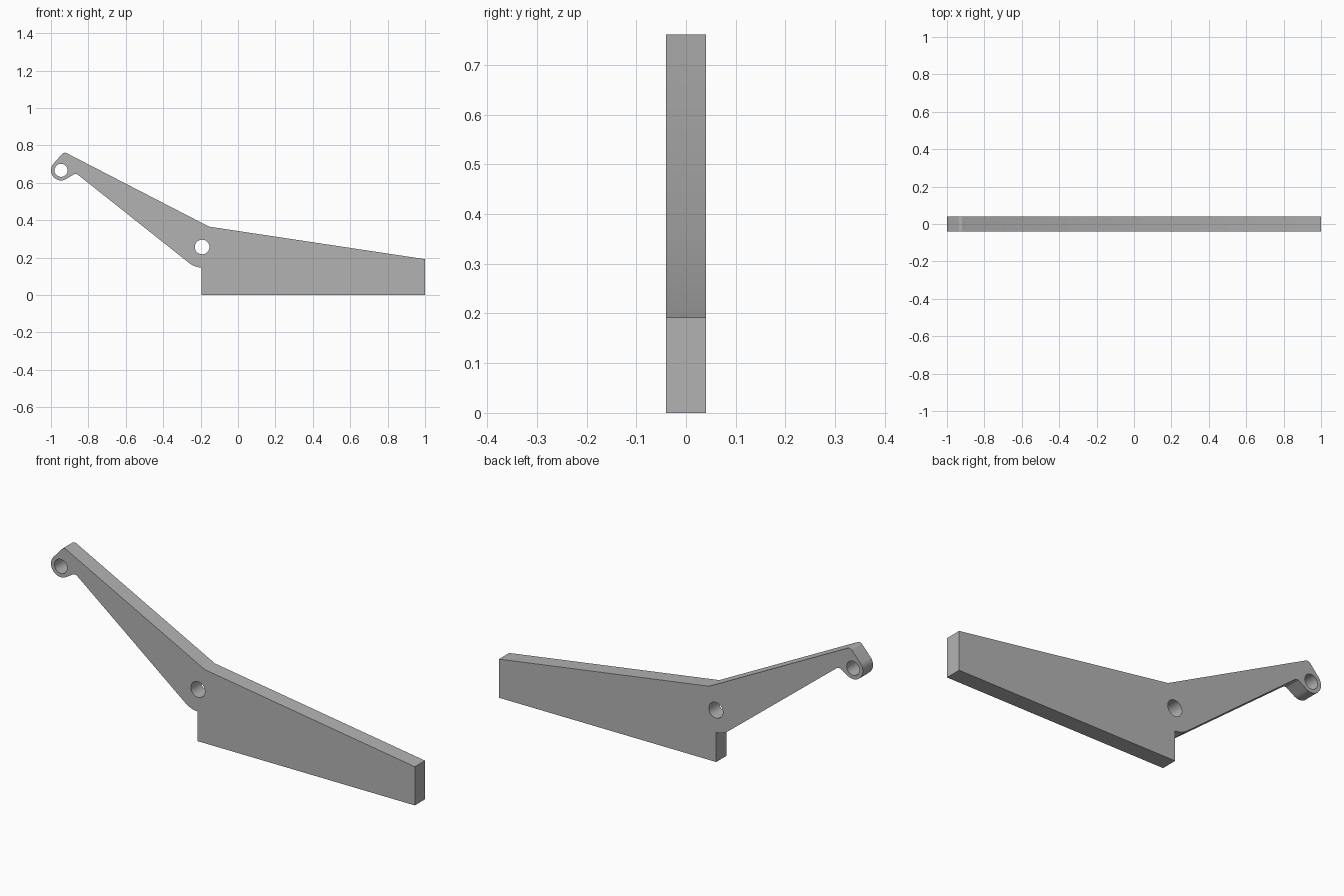
import bpy, math
from mathutils import Vector

if "Cube" in bpy.data.objects:
    bpy.data.objects.remove(bpy.data.objects["Cube"])

HALF_THICKNESS = 0.04


def arc(cx, cz, r, a0, a1, n):
    """Points along an arc, angles in degrees."""
    angles = [math.radians(a0 + (a1 - a0) * i / n) for i in range(n + 1)]
    return [(cx + r * math.cos(a), cz + r * math.sin(a)) for a in angles]


def fillet(prev, corner, nxt, r, n=8):
    """Round a corner with an arc tangent to both of its edges."""
    c = Vector(corner)
    u, v = (Vector(prev) - c).normalized(), (Vector(nxt) - c).normalized()
    half = math.acos(u.dot(v)) / 2
    centre = c + (u + v).normalized() * (r / math.sin(half))
    start = c + u * (r / math.tan(half)) - centre
    end = c + v * (r / math.tan(half)) - centre
    a0 = math.degrees(math.atan2(start.y, start.x))
    a1 = math.degrees(math.atan2(end.y, end.x))
    sweep = (a1 - a0 + 180) % 360 - 180
    return arc(centre.x, centre.y, r, a0, a0 + sweep, n)


PIVOT = (-0.192, 0.257)
EYE = (-0.946, 0.667)
BEND = (-0.155, 0.366)

# Rounded ends: the eye at the arm tip and the heel below the pivot
eye_end = arc(*EYE, 0.054, 137, 300, 24)
heel = arc(*PIVOT, 0.11, 231.5, 269, 10)
tip = fillet(BEND, (-0.93, 0.766), eye_end[0], 0.02)
notch = fillet(eye_end[-1], (-0.867, 0.652), heel[0], 0.02)

outline = ([(-0.194, 0), (1, 0), (1, 0.192), BEND]
           + tip + eye_end + notch + heel)
eye_hole = arc(*EYE, 0.035, 0, 348.75, 31)
pivot_hole = arc(*PIVOT, 0.039, 0, 348.75, 31)

# Flat profile with two holes, extruded to the plate thickness
curve = bpy.data.curves.new("lever_plate", "CURVE")
curve.dimensions = "2D"
curve.fill_mode = "BOTH"
curve.extrude = HALF_THICKNESS
for loop in (outline, eye_hole, pivot_hole):
    spline = curve.splines.new("POLY")
    spline.points.add(len(loop) - 1)
    for p, (x, z) in zip(spline.points, loop):
        p.co = (x, z, 0, 1)
    spline.use_cyclic_u = True

lever = bpy.data.objects.new("lever_plate", curve)
bpy.context.collection.objects.link(lever)
lever.rotation_euler.x = math.pi / 2
bpy.context.view_layer.objects.active = lever
lever.select_set(True)
bpy.ops.object.convert(target="MESH")
bpy.ops.object.transform_apply(rotation=True)

# Weld the caps to the rim
bpy.ops.object.mode_set(mode="EDIT")
bpy.ops.mesh.select_all(action="SELECT")
bpy.ops.mesh.remove_doubles(threshold=0.0002)
bpy.ops.mesh.normals_make_consistent(inside=False)
bpy.ops.object.mode_set(mode="OBJECT")
bpy.ops.object.shade_smooth_by_angle(angle=math.radians(30))

grey = bpy.data.materials.new("mid_grey")
grey.diffuse_color = (0.45, 0.45, 0.45, 1)
grey.use_nodes = True
grey.node_tree.nodes["Principled BSDF"].inputs["Base Color"].default_value = grey.diffuse_color
lever = bpy.context.object
lever.data.materials.clear()
lever.data.materials.append(grey)
